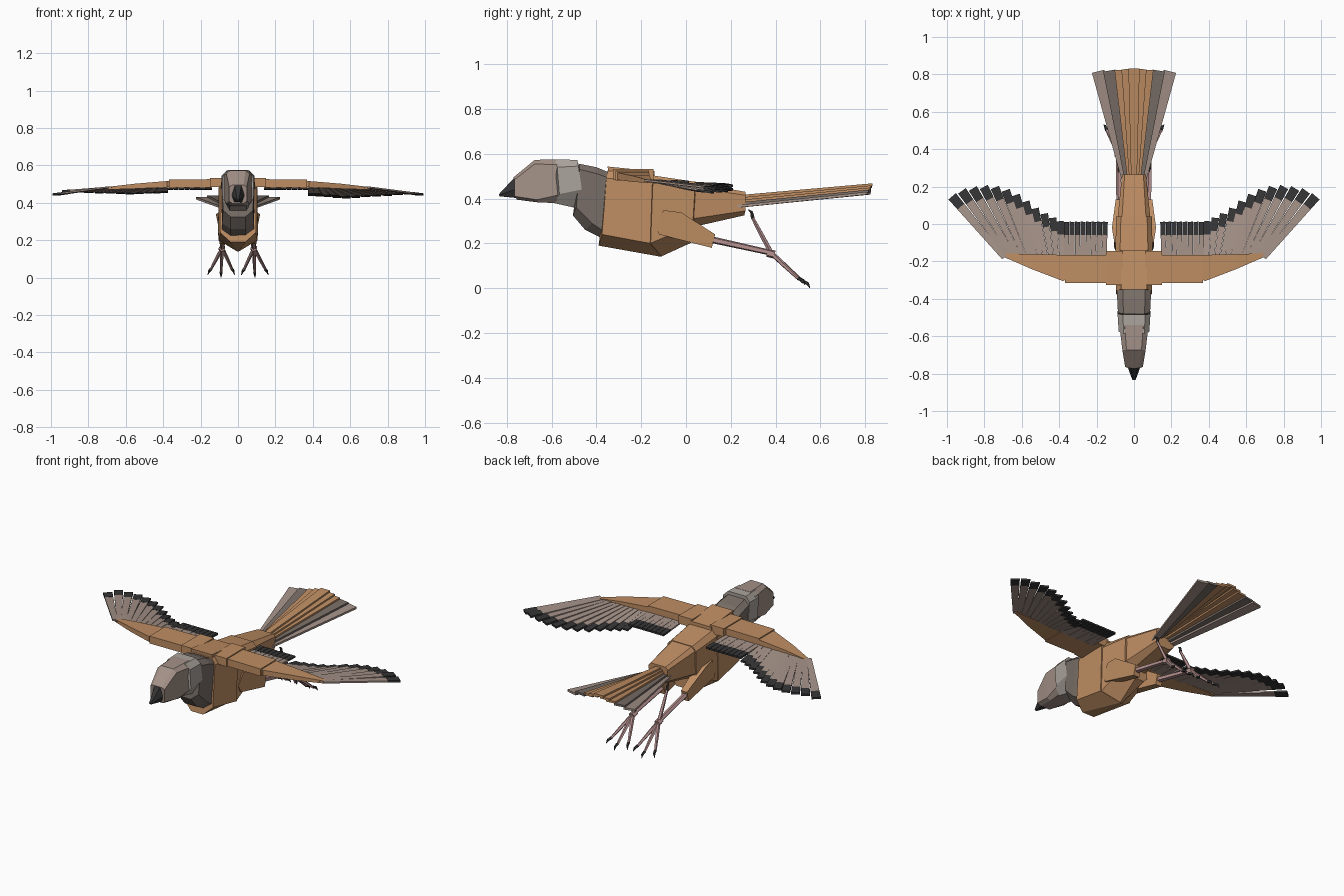
import bpy, bmesh
from mathutils import Vector

COLORS = {
    "brown": (0.52, 0.27, 0.125), "taupe": (0.37, 0.285, 0.245), "grey": (0.19, 0.155, 0.135),
    "pale": (0.41, 0.37, 0.335), "black": (0.035, 0.035, 0.037), "pink": (0.48, 0.29, 0.285),
}
MATS = {}
for key, c in COLORS.items():
    MATS[key] = bpy.data.materials.new(key)
    MATS[key].diffuse_color = (*c, 1)


def loft(bm, rings):
    """Skin a list of equal-length point rings and cap both ends."""
    vs = [[bm.verts.new(p) for p in r] for r in rings]
    n = len(vs[0])
    for a, b in zip(vs, vs[1:]):
        for i in range(n):
            bm.faces.new((a[i], a[(i + 1) % n], b[(i + 1) % n], b[i]))
    bm.faces.new(vs[0])
    bm.faces.new(vs[-1])


def finish(name, bm, color):
    bmesh.ops.remove_doubles(bm, verts=bm.verts, dist=1e-5)
    bmesh.ops.recalc_face_normals(bm, faces=bm.faces)
    me = bpy.data.meshes.new(name)
    bm.to_mesh(me)
    bm.free()
    ob = bpy.data.objects.new(name, me)
    me.materials.append(MATS[color])
    bpy.context.collection.objects.link(ob)
    return ob


def sym(pts):
    """Cross-section from (y, z, half width) listed top to bottom, mirrored in x."""
    return [(w, y, z) for y, z, w in pts] + [(-w, y, z) for y, z, w in reversed(pts)]


def body_part(name, color, *sections):
    bm = bmesh.new()
    loft(bm, [sym(s) for s in sections])
    return finish(name, bm, color)


def box_ring(x, y0, y1, z0, z1):
    return [(x, y0, z0), (x, y1, z0), (x, y1, z1), (x, y0, z1)]


def tube(bm, pts, radii, n=5):
    d = (Vector(pts[-1]) - Vector(pts[0])).to_track_quat('Z', 'Y')
    rings = []
    for p, r in zip(pts, radii):
        ring = []
        for i in range(n):
            v = Vector((r, 0, 0))
            v.rotate(Vector((0, 0, 1)).rotation_difference(Vector((0, 0, 1))))
            a = 6.28319 * i / n
            from_center = Vector((v.x, 0, 0))
            from mathutils import Matrix
            from_center = Matrix.Rotation(a, 3, 'Z') @ from_center
            ring.append(Vector(p) + d @ from_center)
        rings.append(ring)
    loft(bm, rings)


def vane(bm, a, b, wa, wb, t):
    """Thin flat feather section from a to b."""
    a, b = Vector(a), Vector(b)
    s = Vector((b.y - a.y, a.x - b.x, 0)).normalized()
    u = Vector((0, 0, t / 2))
    loft(bm, [[p - s * w / 2 - u, p + s * w / 2 - u, p + s * w / 2 + u, p - s * w / 2 + u]
              for p, w in ((a, wa), (b, wb))])


# Beak, head and neck
body_part("beak", "black",
          [(-0.835, 0.42, 0.006), (-0.835, 0.415, 0.008), (-0.832, 0.41, 0.004)],
          [(-0.765, 0.495, 0.018), (-0.765, 0.44, 0.034), (-0.75, 0.402, 0.022)])
body_part("head", "taupe",
          [(-0.77, 0.495, 0.03), (-0.765, 0.485, 0.047), (-0.765, 0.41, 0.047), (-0.755, 0.395, 0.03)],
          [(-0.675, 0.573, 0.04), (-0.675, 0.555, 0.062), (-0.665, 0.395, 0.062), (-0.66, 0.383, 0.04)],
          [(-0.54, 0.575, 0.05), (-0.55, 0.55, 0.077), (-0.55, 0.42, 0.077), (-0.585, 0.38, 0.05)])
body_part("nape", "pale",
          [(-0.585, 0.574, 0.055), (-0.575, 0.54, 0.082), (-0.565, 0.42, 0.082), (-0.60, 0.382, 0.045)],
          [(-0.485, 0.573, 0.06), (-0.48, 0.545, 0.088), (-0.465, 0.44, 0.088), (-0.50, 0.36, 0.045)])
body_part("neck", "grey",
          [(-0.48, 0.556, 0.055), (-0.475, 0.53, 0.086), (-0.49, 0.36, 0.08), (-0.505, 0.325, 0.04)],
          [(-0.40, 0.54, 0.06), (-0.395, 0.51, 0.09), (-0.42, 0.29, 0.085), (-0.45, 0.26, 0.04)],
          [(-0.34, 0.515, 0.06), (-0.34, 0.49, 0.09), (-0.36, 0.25, 0.085), (-0.38, 0.225, 0.04)])

# Torso
body_part("chest", "brown",
          [(-0.35, 0.525, 0.07), (-0.355, 0.49, 0.095), (-0.375, 0.24, 0.095), (-0.39, 0.19, 0.04)],
          [(-0.15, 0.515, 0.075), (-0.15, 0.48, 0.104), (-0.16, 0.20, 0.104), (-0.11, 0.14, 0.005)])
body_part("belly", "brown",
          [(-0.16, 0.505, 0.075), (-0.16, 0.47, 0.1), (-0.16, 0.20, 0.1), (-0.11, 0.142, 0.005)],
          [(0.04, 0.475, 0.07), (0.04, 0.45, 0.095), (0.03, 0.28, 0.09), (0.05, 0.215, 0.03)])
body_part("rump", "brown",
          [(0.02, 0.475, 0.065), (0.025, 0.45, 0.088), (0.03, 0.31, 0.085), (0.04, 0.275, 0.04)],
          [(0.265, 0.43, 0.05), (0.265, 0.415, 0.064), (0.265, 0.345, 0.06), (0.26, 0.325, 0.035)])
body_part("back_plate", "brown",
          [(-0.35, 0.543, 0.07), (-0.345, 0.495, 0.072)],
          [(-0.14, 0.522, 0.07), (-0.14, 0.485, 0.072)])

# Flight feather tips from the wing tip inwards
FAN = [(0.972, 0.148), (0.92, 0.177), (0.862, 0.19), (0.803, 0.198), (0.744, 0.195), (0.686, 0.18),
       (0.632, 0.155), (0.58, 0.12), (0.53, 0.083), (0.48, 0.055), (0.435, 0.033), (0.395, 0.015)]

for side, sx, sag in (("right", 1, 0.05), ("left", -1, 0.028)):
    def flip(rings):
        return [[(x * sx, y, z) for x, y, z in r] for r in rings]

    # Wing arm
    for name, rings in (
        ("shoulder", [box_ring(0.06, -0.325, -0.145, 0.483, 0.532), box_ring(0.15, -0.325, -0.145, 0.483, 0.532)]),
        ("upper_wing", [box_ring(0.14, -0.315, -0.165, 0.482, 0.526), box_ring(0.37, -0.315, -0.165, 0.48, 0.524)]),
        ("fore_wing", [box_ring(0.36, -0.295, -0.165, 0.483, 0.518), box_ring(0.38, -0.305, -0.165, 0.483, 0.516),
                       box_ring(0.55, -0.24, -0.162, 0.475, 0.502), box_ring(0.705, -0.172, -0.155, 0.47, 0.484)]),
    ):
        bm = bmesh.new()
        loft(bm, flip(rings))
        finish(name + "_" + side, bm, "brown")

    # Wing feathers with dark tips
    feathers = [(0.695 - i * 0.028, x, y, 0.026, 0.052 - i * 0.0012) for i, (x, y) in enumerate(FAN)]
    feathers += [(0.36 - i * 0.0285, 0.36 - i * 0.0295, 0.012, 0.028, 0.027) for i in range(8)]
    vanes, tips = bmesh.new(), bmesh.new()
    for i, (rx, tx, ty, w0, w1) in enumerate(feathers):
        zr = 0.482 + 0.001 * (i % 2)
        zt = (0.445 + 0.0045 * i if i > 11 else 0.478 - sag * (1 - abs(i - 7) / 14)) if i else 0.445
        zt = min(zt, 0.474)
        root, tip = Vector((rx * sx, -0.18, zr)), Vector((tx * sx, ty, zt))
        k = 1 - 0.072 / (tip - root).length
        mid = root.lerp(tip, k)
        wm = w0 + (w1 - w0) * k
        vane(vanes, root, mid, w0, wm, 0.009)
        vane(tips, mid, tip, wm, w1, 0.011)
    finish("wing_feathers_" + side, vanes, "taupe")
    finish("wing_feather_tips_" + side, tips, "black")

    # Thigh: side profile tapering in width
    bm = bmesh.new()
    prof = [(-0.14, 0.28), (-0.10, 0.348), (-0.02, 0.338), (0.13, 0.24), (0.115, 0.18), (-0.12, 0.24)]
    outer = (0.10, 0.105, 0.118, 0.098, 0.098, 0.108)
    loft(bm, [[(0.058 * sx, y, z) for y, z in prof],
              [(o * sx, y, z) for o, (y, z) in zip(outer, prof)]])
    finish("thigh_" + side, bm, "brown")

    # Shank and toes, then claws
    leg, claws = bmesh.new(), bmesh.new()
    ankle = Vector((0.085 * sx, 0.38, 0.158))
    tube(leg, [(0.078 * sx, 0.09, 0.222), ankle], [0.016, 0.013])
    tube(leg, [ankle - Vector((0, 0.018, 0)), ankle + Vector((0, 0.016, -0.008))], [0.019, 0.019])
    for x, y, z in ((0.148, 0.505, 0.04), (0.09, 0.525, 0.026), (0.03, 0.505, 0.04), (0.082, 0.295, 0.318)):
        end = Vector((x * sx, y, z))
        d = (end - ankle).normalized()
        tube(leg, [ankle, ankle.lerp(end, 0.5), end], [0.011, 0.01, 0.007])
        up = Vector((0, 0.006, 0.006))
        tube(claws, [end - d * 0.006, end + d * 0.018 + up, end + d * 0.038], [0.009, 0.007, 0.0015])
    finish("leg_" + side, leg, "pink")
    finish("claws_" + side, claws, "black")

# Tail fan: stacked feathers, outer ones lower
for i, (x, w, color) in enumerate(((0, 0.06, "brown"), (0.038, 0.058, "brown"), (0.075, 0.058, "brown"),
                                   (0.132, 0.066, "grey"), (0.192, 0.068, "taupe"))):
    for s in ((1,) if i == 0 else (1, -1)):
        bm = bmesh.new()
        vane(bm, (x * 0.24 * s, 0.22, 0.408 - i * 0.011), (x * s, 0.832 - i * 0.004, 0.462 - i * 0.0095),
             0.03, w, 0.012)
        finish("tail_feather_%d_%s" % (i, "right" if s > 0 else "left"), bm, color)
